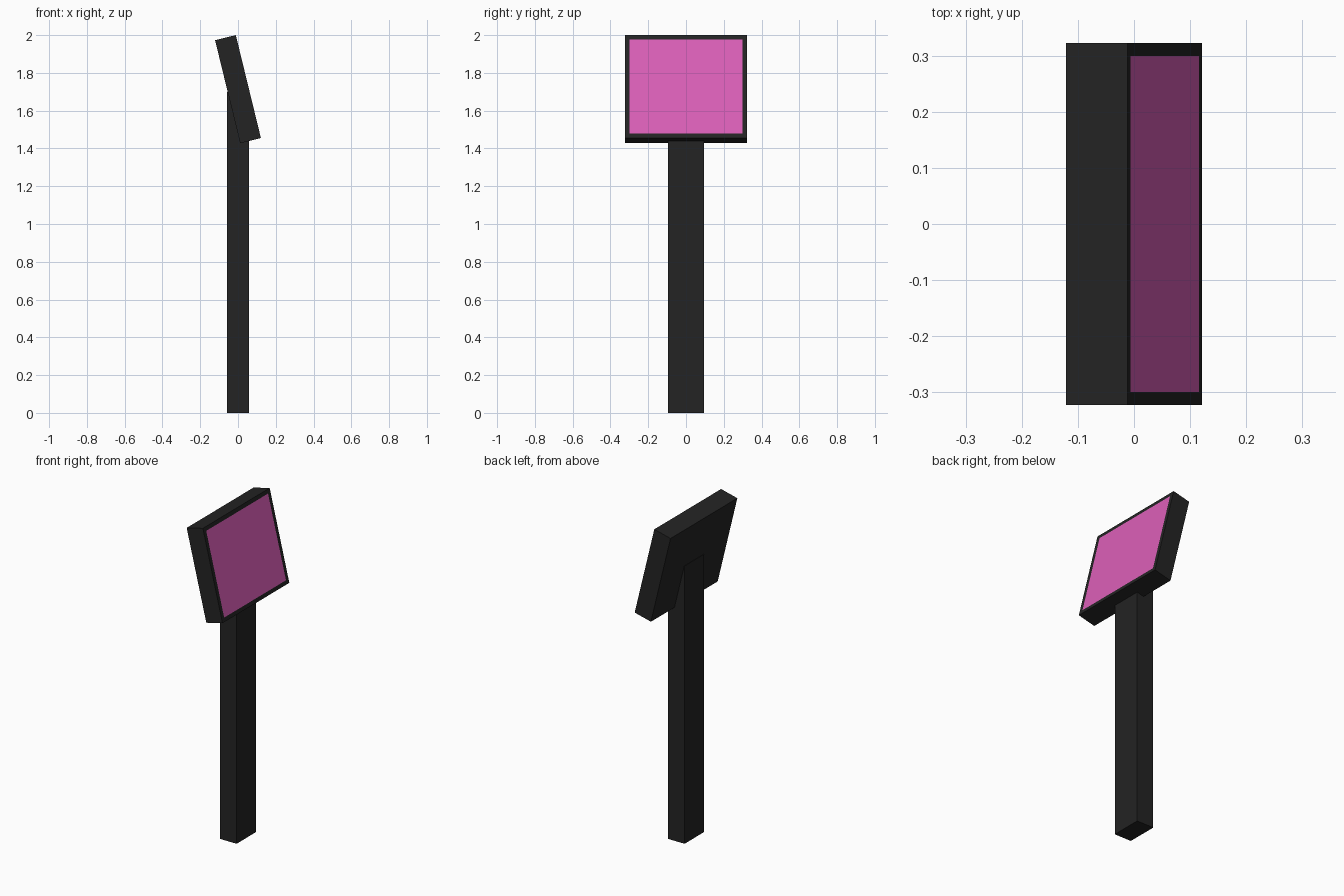
import bpy, bmesh, math
from mathutils import Matrix, Vector

if "Cube" in bpy.data.objects:
    bpy.data.objects.remove(bpy.data.objects["Cube"])


def material(name, rgb):
    m = bpy.data.materials.new(name)
    m.diffuse_color = (*rgb, 1.0)
    m.use_nodes = True
    m.node_tree.nodes["Principled BSDF"].inputs["Base Color"].default_value = m.diffuse_color
    return m


black = material("matte_black", (0.017, 0.017, 0.017))
pink = material("pink_screen", (0.71, 0.115, 0.48))


def box(name, size, center, tilt=0.0, screen_margin=None):
    """Box tilted about y; optionally with an inset coloured panel on its +x face."""
    bm = bmesh.new()
    bmesh.ops.create_cube(bm, size=1.0, matrix=Matrix.Diagonal((*size, 1.0)))
    if screen_margin:
        bm.normal_update()
        face = max(bm.faces, key=lambda f: f.normal.x)
        bmesh.ops.inset_region(bm, faces=[face], thickness=screen_margin,
                               use_even_offset=True)
        face.material_index = 1
    bm.transform(Matrix.Translation(Vector(center)) @ Matrix.Rotation(tilt, 4, 'Y'))
    mesh = bpy.data.meshes.new(name)
    bm.to_mesh(mesh)
    bm.free()
    mesh.materials.append(black)
    mesh.materials.append(pink)
    obj = bpy.data.objects.new(name, mesh)
    bpy.context.collection.objects.link(obj)
    return obj


# Upright post, its top buried in the display housing
POST_TOP = 1.70
box("post", (0.114, 0.19, POST_TOP), (0, 0, POST_TOP / 2))

# Tilted display housing with the flush screen on its right face
box("display_housing", (0.113, 0.646, 0.561), (0, 0, 1.714),
    tilt=math.radians(-13.7), screen_margin=0.024)
